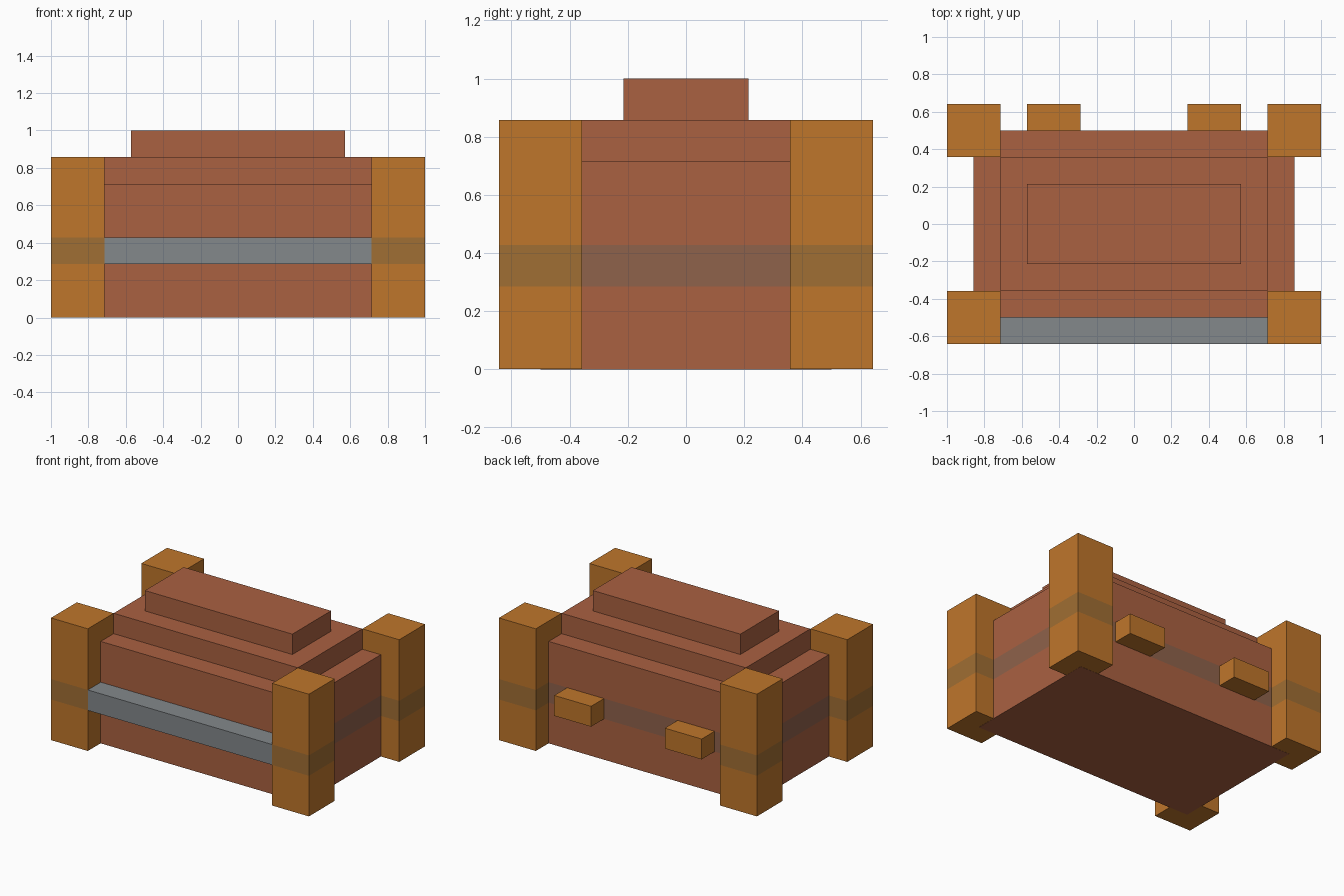
import bpy
import bmesh
from mathutils import Vector

if "Cube" in bpy.data.objects:
    bpy.data.objects.remove(bpy.data.objects["Cube"], do_unlink=True)

U = 1 / 7                      # block grid unit
BAND = (2 * U, 3 * U)          # height range of the dark band


def material(name, rgb):
    m = bpy.data.materials.new(name)
    m.use_nodes = True
    m.diffuse_color = (*rgb, 1)
    bsdf = next(n for n in m.node_tree.nodes if n.type == 'BSDF_PRINCIPLED')
    bsdf.inputs["Base Color"].default_value = (*rgb, 1)
    return m


brick = material("brick red", (0.402, 0.119, 0.053))
brick_band = material("banded brick", (0.275, 0.122, 0.070))
wood = material("orange wood", (0.521, 0.181, 0.024))
wood_band = material("banded wood", (0.352, 0.156, 0.033))
steel = material("grey steel", (0.227, 0.246, 0.258))


def box(name, lo, hi, mat, band_mat=None):
    """Box between two corners; side faces inside the band height get band_mat."""
    lo, hi = Vector(lo), Vector(hi)
    bm = bmesh.new()
    bmesh.ops.create_cube(bm, size=1)
    for v in bm.verts:
        v.co = Vector([(lo[i] + hi[i]) / 2 + v.co[i] * (hi[i] - lo[i]) for i in range(3)])
    if band_mat:
        for z in BAND:
            bmesh.ops.bisect_plane(bm, geom=bm.verts[:] + bm.edges[:] + bm.faces[:],
                                   plane_co=(0, 0, z), plane_no=(0, 0, 1))
        for f in bm.faces:
            if BAND[0] < f.calc_center_median().z < BAND[1] and abs(f.normal.z) < 0.5:
                f.material_index = 1
    me = bpy.data.meshes.new(name)
    bm.to_mesh(me)
    bm.free()
    me.materials.append(mat)
    if band_mat:
        me.materials.append(band_mat)
    ob = bpy.data.objects.new(name, me)
    bpy.context.collection.objects.link(ob)
    return ob


# Stepped body
box("body", (-6 * U, -3.5 * U, 0), (6 * U, 3.5 * U, 5 * U), brick, brick_band)
box("upper_step", (-5 * U, -2.5 * U, 5 * U), (5 * U, 2.5 * U, 6 * U), brick)
box("top_cap", (-4 * U, -1.5 * U, 6 * U), (4 * U, 1.5 * U, 7 * U), brick)

# Corner posts, lifted a hair so the body underside stays clean
for sx, side in ((-1, "right"), (1, "left")):
    x0, x1 = sorted((sx * 5 * U, sx * 7 * U))
    for sy, end in ((-1, "front"), (1, "back")):
        y0, y1 = sorted((sy * 2.5 * U, sy * 4.5 * U))
        box(f"{end}_{side}_post", (x0, y0, 0.001), (x1, y1, 6 * U), wood, wood_band)

    # Small blocks on the back
    x0, x1 = sorted((sx * 2 * U, sx * 4 * U))
    box(f"back_{side}_block", (x0, 3.5 * U, BAND[0]), (x1, 4.5 * U, BAND[1]), wood)

# Bumper bar across the front
box("front_bar", (-5 * U, -4.5 * U, BAND[0]), (5 * U, -3.5 * U, BAND[1]), steel)
